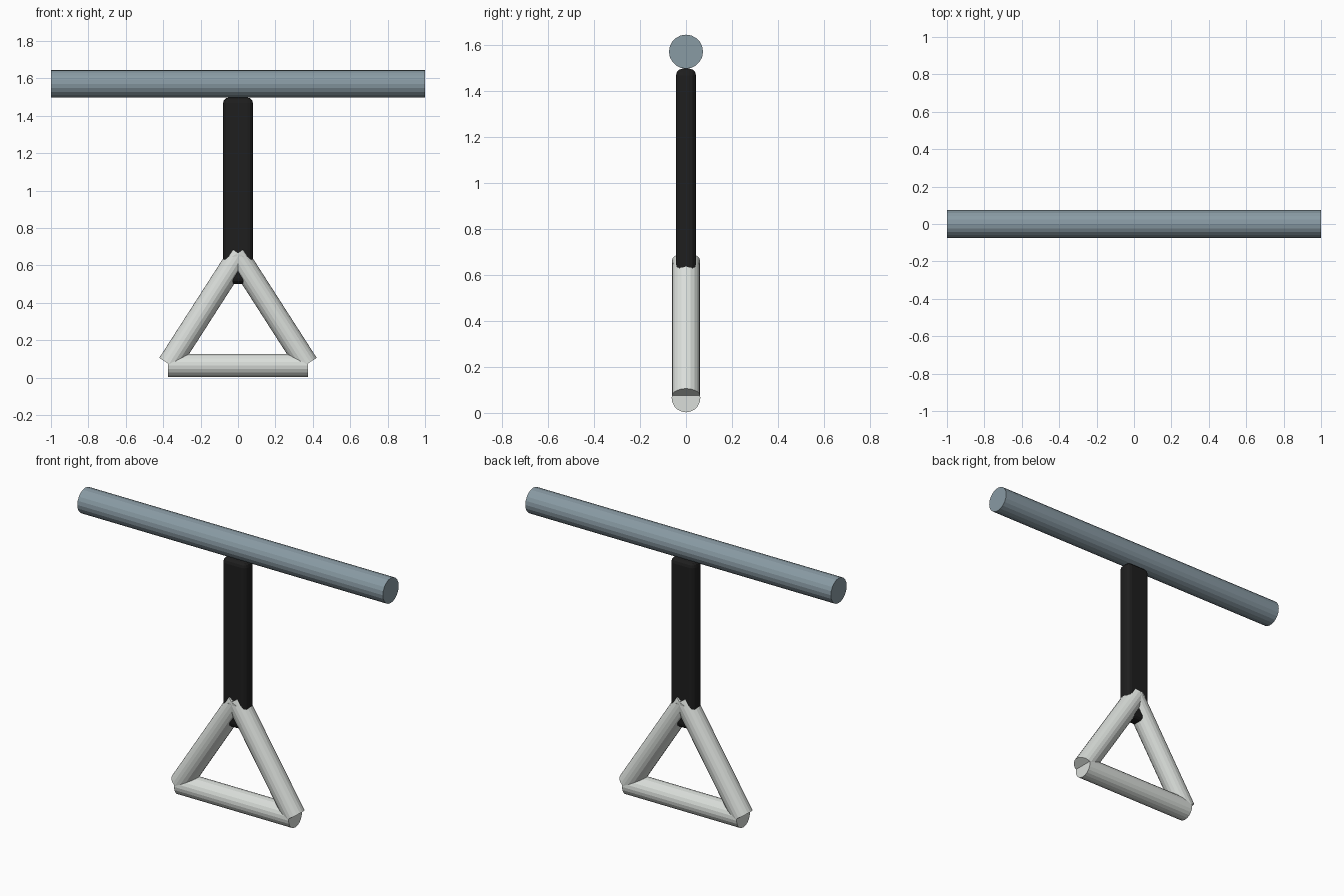
import bpy, math

if "Cube" in bpy.data.objects:
    bpy.data.objects.remove(bpy.data.objects["Cube"])


def material(name, rgb):
    m = bpy.data.materials.new(name)
    m.diffuse_color = (*rgb, 1)
    m.use_nodes = True
    m.node_tree.nodes["Principled BSDF"].inputs["Base Color"].default_value = m.diffuse_color
    return m


STEEL = material("blue grey steel", (0.25, 0.325, 0.37))
BLACK = material("black webbing", (0.013, 0.013, 0.013))
WHITE = material("off white plastic", (0.70, 0.73, 0.70))


def rod(name, loc, radius, length, tilt, mat):
    """Cylinder in the xz plane, tilted about y."""
    bpy.ops.mesh.primitive_cylinder_add(vertices=20, radius=radius, depth=length,
                                        location=loc, rotation=(0, tilt, 0))
    ob = bpy.context.object
    ob.name = name
    ob.data.materials.append(mat)
    return ob


# Overhead rail
rod("rail", (0, 0, 1.571), 0.074, 2.0, math.pi / 2, STEEL)

# Hanging strap with rounded edges
bpy.ops.mesh.primitive_cube_add(size=1, location=(0, 0, 0.999))
strap = bpy.context.object
strap.name = "strap"
strap.scale = (0.16, 0.087, 0.997)
bpy.ops.object.transform_apply(location=False, rotation=False, scale=True)
bevel = strap.modifiers.new("rounded edges", 'BEVEL')
bevel.width = 0.03
bevel.segments = 3
strap.data.materials.append(BLACK)

# Triangular grip: bottom bar and two leaning sides
rod("grip_bottom", (0, 0, 0.065), 0.0625, 0.75, math.pi / 2, WHITE)
for side, label in ((-1, "left"), (1, "right")):
    rod("grip_" + label, (side * 0.18, 0, 0.367), 0.0615, 0.70,
        -side * math.radians(32.7), WHITE)
